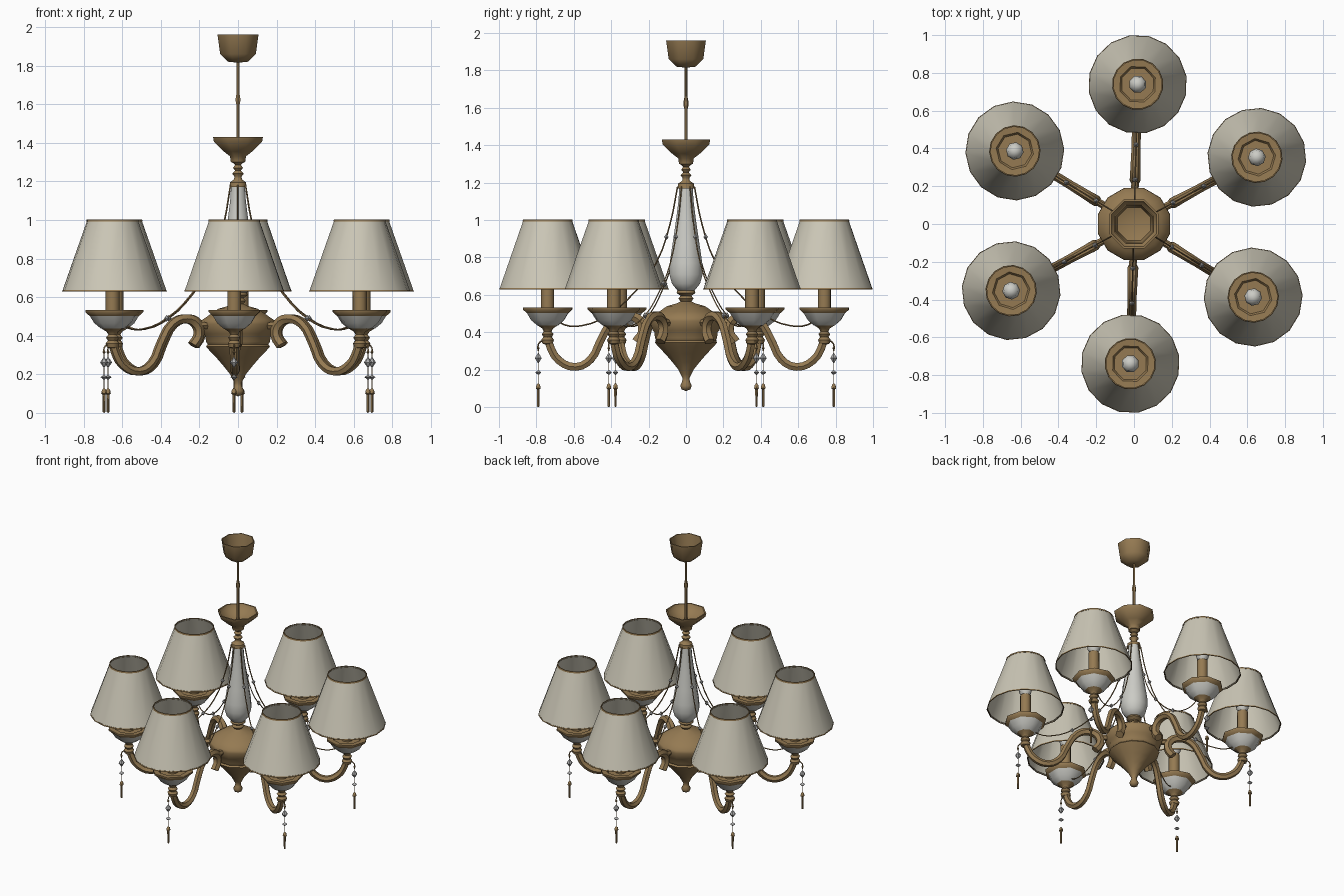
import bpy
import bmesh
from math import radians, sin, cos, pi

cube = bpy.data.objects.get("Cube")
if cube:
    bpy.data.objects.remove(cube)


def material(name, rgb):
    m = bpy.data.materials.new(name)
    m.use_nodes = True
    m.diffuse_color = (*rgb, 1)
    m.node_tree.nodes["Principled BSDF"].inputs["Base Color"].default_value = (*rgb, 1)
    return m


BRASS = material("aged brass", (0.30, 0.195, 0.085))
FABRIC = material("cream fabric", (0.60, 0.57, 0.47))
GLASS = material("pale glass", (0.60, 0.60, 0.56))
CRYSTAL = material("grey crystal", (0.42, 0.42, 0.42))

ARM_ANGLES = [radians(28.5 + 60 * i) for i in range(6)]
LAMP_R = 0.74    # distance of each lamp from the centre
DROP_R = 0.79    # distance of each crystal drop


def place(name, mesh, mat, angles):
    """Finish a mesh and link one object per angle around the centre."""
    mesh.materials.clear()
    mesh.materials.append(mat)
    for p in mesh.polygons:
        p.use_smooth = True
    mesh.set_sharp_from_angle(angle=radians(48))
    for i, a in enumerate(angles):
        label = name if len(angles) == 1 else f"{name}_{i + 1}"
        ob = bpy.data.objects.new(label, mesh)
        ob.rotation_euler.z = a
        bpy.context.collection.objects.link(ob)


def lathe(name, profile, mat, sides=8, x=0.0, angles=(0.0,)):
    """Revolve (radius, height) points about a vertical axis at x."""
    bm = bmesh.new()
    rings = []
    for r, z in profile:
        if r == 0:
            rings.append([bm.verts.new((x, 0, z))] * sides)
        else:
            turn = [2 * pi * (k + 0.5) / sides for k in range(sides)]
            rings.append([bm.verts.new((x + r * cos(t), r * sin(t), z)) for t in turn])
    for low, high in zip(rings, rings[1:]):
        for k in range(sides):
            j = (k + 1) % sides
            quad = dict.fromkeys((low[k], low[j], high[j], high[k]))
            bm.faces.new(list(quad))
    mesh = bpy.data.meshes.new(name)
    bm.to_mesh(mesh)
    bm.free()
    place(name, mesh, mat, angles)


def tube(name, points, thickness, mat, angles, detail=1, steps=3):
    """Sweep a round section along (radius, height, scale) points."""
    curve = bpy.data.curves.new(name, "CURVE")
    curve.dimensions = "3D"
    curve.bevel_depth = thickness
    curve.bevel_resolution = detail
    curve.resolution_u = steps
    curve.use_fill_caps = True
    spline = curve.splines.new("BEZIER")
    spline.bezier_points.add(len(points) - 1)
    for bp, (r, z, s) in zip(spline.bezier_points, points):
        bp.co = (r, 0, z)
        bp.radius = s
        bp.handle_left_type = bp.handle_right_type = "AUTO"
    helper = bpy.data.objects.new(name + "_path", curve)
    bpy.context.collection.objects.link(helper)
    bpy.context.view_layer.update()
    graph = bpy.context.evaluated_depsgraph_get()
    mesh = bpy.data.meshes.new_from_object(helper.evaluated_get(graph))
    bpy.data.objects.remove(helper)
    place(name, mesh, mat, angles)


# Ceiling canopy, an open bowl
lathe("canopy", [(0, 1.815), (0.055, 1.82), (0.10, 1.86), (0.115, 1.96),
                 (0.108, 1.96), (0.095, 1.87), (0, 1.84)], BRASS)
# Suspension rod with a small joint
lathe("rod", [(0.009, 1.36), (0.009, 1.595), (0.014, 1.615), (0.014, 1.63),
              (0.008, 1.66), (0.008, 1.83)], BRASS, 6)
# Upper cup and turned neck
lathe("upper_cup", [(0, 1.29), (0.04, 1.30), (0.045, 1.33), (0.08, 1.355), (0.135, 1.405),
                    (0.14, 1.43), (0.13, 1.43), (0.12, 1.405), (0.06, 1.37), (0, 1.36)], BRASS)
lathe("upper_neck", [(0.048, 1.17), (0.045, 1.195), (0.022, 1.21), (0.02, 1.225),
                     (0.032, 1.24), (0.016, 1.255), (0.028, 1.27), (0.016, 1.285),
                     (0.04, 1.305)], BRASS)
# Glass vase of the central column
lathe("vase", [(0, 0.615), (0.045, 0.62), (0.078, 0.66), (0.092, 0.71), (0.09, 0.77),
               (0.075, 0.87), (0.055, 1.0), (0.042, 1.10), (0.036, 1.19), (0, 1.19)], GLASS, 12)
# Central body with its lower finial
lathe("body", [(0, 0.085), (0.024, 0.095), (0.032, 0.115), (0.022, 0.135), (0.018, 0.155),
               (0.03, 0.175), (0.042, 0.20), (0.075, 0.24), (0.115, 0.285), (0.155, 0.325),
               (0.172, 0.345), (0.162, 0.355), (0.172, 0.37), (0.175, 0.40), (0.185, 0.41),
               (0.198, 0.46), (0.195, 0.48), (0.15, 0.51), (0.105, 0.54), (0.05, 0.555),
               (0.03, 0.565), (0.042, 0.58), (0.03, 0.595), (0.052, 0.61), (0.045, 0.63)],
      BRASS, 12)

# Scrolled arms and their rolled ends beside the body
tube("arm", [(0.265, 0.35, 1.2), (0.232, 0.40, 1.2), (0.245, 0.46, 1.2), (0.31, 0.488, 1.1),
             (0.39, 0.46, 1), (0.455, 0.36, 1), (0.51, 0.255, 1), (0.59, 0.215, 1),
             (0.68, 0.25, 1), (0.725, 0.32, 1), (0.74, 0.38, 1)],
     0.024, BRASS, ARM_ANGLES)
tube("arm_bracket", [(0.16, 0.45, 1), (0.245, 0.455, 1)], 0.02, BRASS, ARM_ANGLES, steps=1)


def lamp_part(name, profile, mat, sides=8):
    lathe(name, profile, mat, sides, LAMP_R, ARM_ANGLES)


# Lamp holder, glass dish, candle and bulb
lamp_part("lamp_knob", [(0, 0.33), (0.03, 0.34), (0.036, 0.36), (0.024, 0.375), (0.034, 0.39),
                        (0.022, 0.405), (0.03, 0.42), (0.062, 0.44)], BRASS)
lamp_part("glass_dish", [(0.06, 0.437), (0.095, 0.465), (0.122, 0.508)], GLASS)
lamp_part("dish_rim", [(0.12, 0.503), (0.142, 0.522), (0.142, 0.533), (0.10, 0.53),
                       (0.09, 0.515), (0, 0.515)], BRASS)
lamp_part("candle", [(0.037, 0.51), (0.037, 0.73), (0, 0.73)], BRASS)
lamp_part("bulb", [(0.02, 0.725), (0.04, 0.75), (0.047, 0.78), (0.038, 0.815), (0, 0.835)],
          GLASS)

# Fabric shades with thin brass trims
lamp_part("shade", [(0.26, 0.635), (0.132, 0.998)], FABRIC, 16)
lamp_part("shade_bottom_trim", [(0.256, 0.630), (0.262, 0.630), (0.2605, 0.638),
                                (0.255, 0.638)], BRASS, 16)
lamp_part("shade_top_trim", [(0.131, 0.992), (0.136, 0.992), (0.134, 1.003), (0.128, 1.003)],
          BRASS, 16)

# Swagged chains from the neck to the lamps, with beads
tube("chain", [(0.045, 1.18, 1), (0.085, 0.98, 1), (0.16, 0.77, 1), (0.27, 0.62, 1),
               (0.42, 0.49, 1), (0.56, 0.435, 1), (0.65, 0.44, 1), (0.71, 0.48, 1)],
     0.004, BRASS, ARM_ANGLES, detail=0)


def bead(name, x, z, r, h, mat=CRYSTAL):
    lathe(name, [(0, z - h), (r, z), (0, z + h)], mat, 6, x, ARM_ANGLES)


for n, (x, z) in enumerate([(0.105, 0.91), (0.235, 0.66), (0.42, 0.49)]):
    bead(f"chain_bead_{n + 1}", x, z, 0.014, 0.018)

# Crystal drops hanging below each lamp
tube("drop_hook", [(LAMP_R + 0.01, 0.36, 1), (0.775, 0.352, 1), (DROP_R, 0.335, 1),
                   (DROP_R, 0.30, 1)], 0.004, BRASS, ARM_ANGLES, detail=0)
bead("drop_link", DROP_R, 0.315, 0.009, 0.012, BRASS)
bead("drop_upper_bead", DROP_R, 0.262, 0.021, 0.03)
bead("drop_middle_bead", DROP_R, 0.185, 0.018, 0.014)
lathe("drop_wire", [(0.002, 0.11), (0.002, 0.31)], BRASS, 3, DROP_R, ARM_ANGLES)
lathe("drop_pendant", [(0, 0), (0.007, 0.004), (0.008, 0.095), (0.015, 0.10),
                       (0.011, 0.118), (0, 0.13)], BRASS, 6, DROP_R, ARM_ANGLES)
